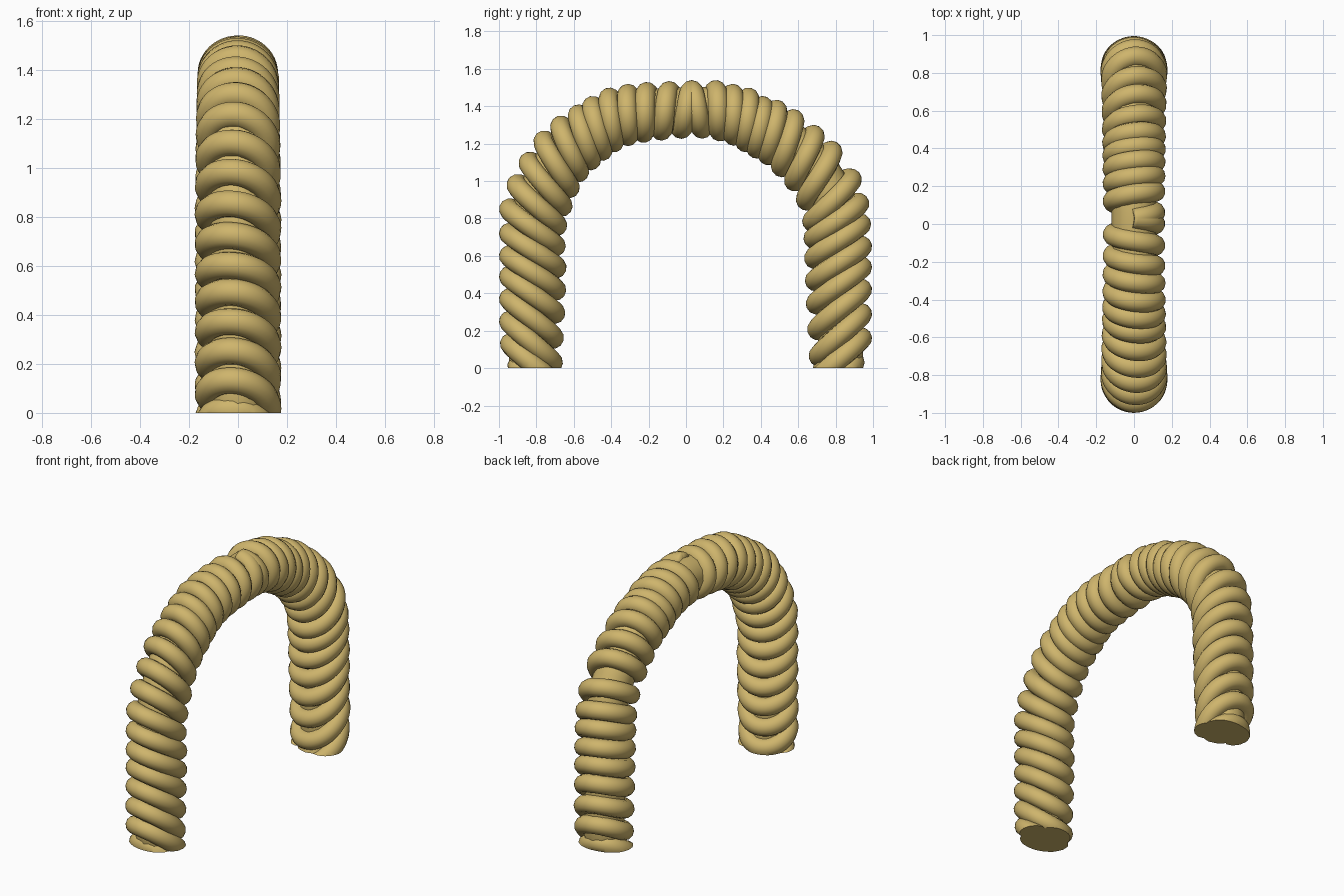
import bpy, bmesh, math
from mathutils import Vector

if "Cube" in bpy.data.objects:
    bpy.data.objects.remove(bpy.data.objects["Cube"])

tan = bpy.data.materials.new("tan_cord")
tan.diffuse_color = (0.62, 0.46, 0.15, 1)
tan.use_nodes = True
tan.node_tree.nodes["Principled BSDF"].inputs["Base Color"].default_value = tan.diffuse_color
R = 0.055  # cord radius

# Outermost cord point of every turn: distance from the middle, height, tilt in degrees
FRONT = [(-.03, 1.485, 0), (.09, 1.48, 3), (.21, 1.475, 7), (.31, 1.465, 11), (.41, 1.445, 15),
         (.50, 1.40, 20), (.575, 1.355, 25), (.67, 1.295, 31), (.76, 1.215, 38), (.84, 1.10, 47),
         (.905, .98, 54), (.945, .85, 60), (.945, .72, 64), (.945, .60, 64), (.945, .49, 62),
         (.945, .37, 60), (.945, .25, 56), (.94, .13, 54), (.90, .01, 54), (.88, -.11, 54)]
BACK = [(.03, 1.485, 0), (.16, 1.485, 5), (.25, 1.465, 8), (.335, 1.445, 12), (.41, 1.40, 16),
        (.485, 1.38, 20), (.575, 1.33, 26), (.685, 1.245, 33), (.78, 1.16, 41), (.885, 1.01, 50),
        (.925, .88, 60), (.935, .77, 64), (.94, .65, 64), (.94, .54, 62), (.94, .42, 60),
        (.94, .29, 56), (.94, .16, 54), (.90, .03, 54), (.88, -.11, 54)]


def turn(rings, s):
    """Centre, outward direction and half sizes of the turn at position s."""
    i = min(int(s), len(rings) - 2)
    y, z, t = Vector(rings[i]).lerp(Vector(rings[i + 1]), s - i)
    k = min(t / 55, 1)
    a = .10 + .04 * k
    u = Vector((0, math.sin(math.radians(t)), math.cos(math.radians(t))))
    return Vector((0, y, z)) - u * a, u, a, .11 + .012 * k


def tube(name, points, radius):
    """Round tube along points, cut flat at the floor."""
    cu = bpy.data.curves.new(name + "_path", 'CURVE')
    cu.dimensions = '3D'
    cu.bevel_depth = radius
    cu.bevel_resolution = 4
    cu.use_fill_caps = True
    sp = cu.splines.new('POLY')
    sp.points.add(len(points) - 1)
    for p, co in zip(sp.points, points):
        p.co = (*co, 1)
    tmp = bpy.data.objects.new(name + "_path", cu)
    bpy.context.collection.objects.link(tmp)
    bpy.context.view_layer.update()
    me = bpy.data.meshes.new_from_object(tmp.evaluated_get(bpy.context.evaluated_depsgraph_get()))
    bpy.data.objects.remove(tmp)
    bm = bmesh.new()
    bm.from_mesh(me)
    bmesh.ops.remove_doubles(bm, verts=bm.verts, dist=1e-5)
    cut = bmesh.ops.bisect_plane(bm, geom=bm.verts[:] + bm.edges[:] + bm.faces[:],
                                 plane_co=(0, 0, 0), plane_no=(0, 0, -1), clear_outer=True)
    edges = [e for e in cut["geom_cut"] if isinstance(e, bmesh.types.BMEdge)]
    bmesh.ops.holes_fill(bm, edges=edges, sides=0)
    bmesh.ops.recalc_face_normals(bm, faces=bm.faces)
    for f in bm.faces:
        f.smooth = abs(f.normal.z) < .999 or f.calc_center_median().z > .001
    bm.to_mesh(me)
    bm.free()
    me.name = name
    me.materials.clear()
    me.materials.append(tan)
    ob = bpy.data.objects.new(name, me)
    bpy.context.collection.objects.link(ob)


# Wound cord on each half of the arch
STEPS = 48
middle = {}
for name, rings, side in (("front", FRONT, -1), ("back", BACK, 1)):
    coil, core = [], []
    for j in range((len(rings) - 1) * STEPS + 1):
        s = j / STEPS
        c, u, a, b = turn(rings, s)
        ph = 2 * math.pi * s
        p = c + u * a * math.cos(ph)
        coil.append((b * math.sin(ph), p.y * side, p.z))
        if j % 16 == 0:
            core.append((0, c.y * side, c.z))
    middle[name] = core
    tube(name + "_coil", coil, R)

# Inner core filling the gaps between turns
tube("core", middle["front"][::-1] + middle["back"][1:], .12)
